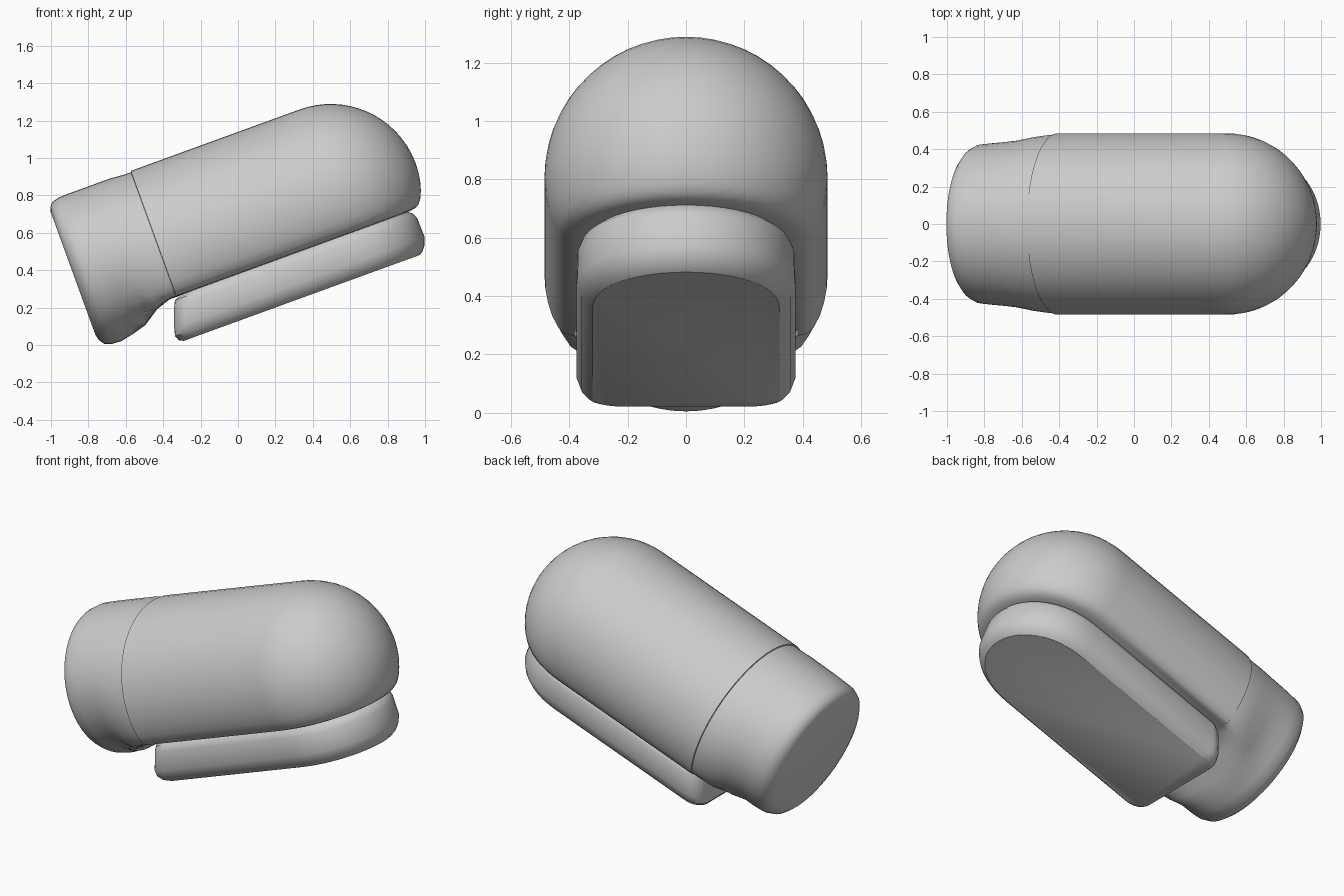
import bpy, bmesh
from math import sin, cos, pi, sqrt, radians

if "Cube" in bpy.data.objects:
    bpy.data.objects.remove(bpy.data.objects["Cube"])

TILT = radians(-20)   # the whole model leans back along its long axis


def loft(name, rings, angle):
    """Skin a list of closed rings, cap both ends and tilt the result."""
    bm = bmesh.new()
    loops = [[bm.verts.new(p) for p in ring] for ring in rings]
    for a, b in zip(loops, loops[1:]):
        n = len(a)
        for i in range(n):
            j = (i + 1) % n
            bm.faces.new((a[i], a[j], b[j], b[i]))
    bm.faces.new(loops[0])
    bm.faces.new(loops[-1])
    bmesh.ops.recalc_face_normals(bm, faces=bm.faces)
    me = bpy.data.meshes.new(name)
    bm.to_mesh(me)
    bm.free()
    ob = bpy.data.objects.new(name, me)
    bpy.context.collection.objects.link(ob)
    ob.rotation_euler.y = TILT
    bpy.ops.object.select_all(action='DESELECT')
    ob.select_set(True)
    bpy.context.view_layer.objects.active = ob
    bpy.ops.object.shade_smooth_by_angle(angle=radians(angle))
    return ob


def body_ring(s, centre, w, h, floor, soft=0.05, n=56):
    """Elliptical section whose underside is softly flattened at floor."""
    pts = []
    for i in range(n):
        a = 2 * pi * i / n
        d = centre + h * sin(a) - floor
        pts.append((s, w * cos(a), floor + 0.5 * (d + sqrt(d * d + soft * soft))))
    return pts


# Main body: round tail with a bulging foot, seam step, tube, domed nose
R, C, FLOOR = 0.485, 0.585, 0.352
sections = [
    (-0.698, 0.66, 0.35, 0.35, 0.0),
    (-0.690, 0.657, 0.375, 0.38, 0.0),
    (-0.670, 0.653, 0.405, 0.405, 0.0),
    (-0.635, 0.651, 0.425, 0.417, 0.0),
    (-0.580, 0.65, 0.431, 0.42, 0.0),
    (-0.510, 0.65, 0.437, 0.42, 0.21),
    (-0.430, 0.635, 0.446, 0.435, 0.26),
    (-0.340, 0.60, 0.466, 0.47, 0.325),
    (-0.260, 0.585, 0.477, 0.478, FLOOR),
    (-0.222, 0.585, 0.478, 0.478, FLOOR),
    (-0.220, C, R, R, FLOOR),
]
for i in range(17):
    a = (pi / 2) * i / 16.3
    sections.append((0.74 + R * sin(a), C, R * cos(a), R * cos(a), FLOOR))
loft("body", [body_ring(*s) for s in sections], 35)


# Base slab: rounded front, straight sides, rounded rear corners
def slab_ring(t, inset, rear, n=24, r=0.09):
    w = 0.375 - inset
    pts = []
    for i in range(n + 1):
        a = -pi / 2 + pi * i / n
        pts.append((0.72 + (0.415 - inset) * max(cos(a), 0) ** 0.9, w * sin(a), t))
    for side, start in ((1, pi / 2), (-1, pi)):
        for i in range(7):
            a = start + pi / 2 * i / 6
            pts.append((rear + r + r * cos(a), side * (w - r) + r * sin(a), t))
    return pts


slab_layers = [
    (0.120, 0.055, -0.265),
    (0.132, 0.038, -0.288),
    (0.160, 0.016, -0.300),
    (0.200, 0.000, -0.290),
    (0.310, 0.003, -0.250),
    (0.340, 0.015, -0.235),
    (0.360, 0.040, -0.195),
]
loft("base_slab", [slab_ring(*l) for l in slab_layers], 30)
